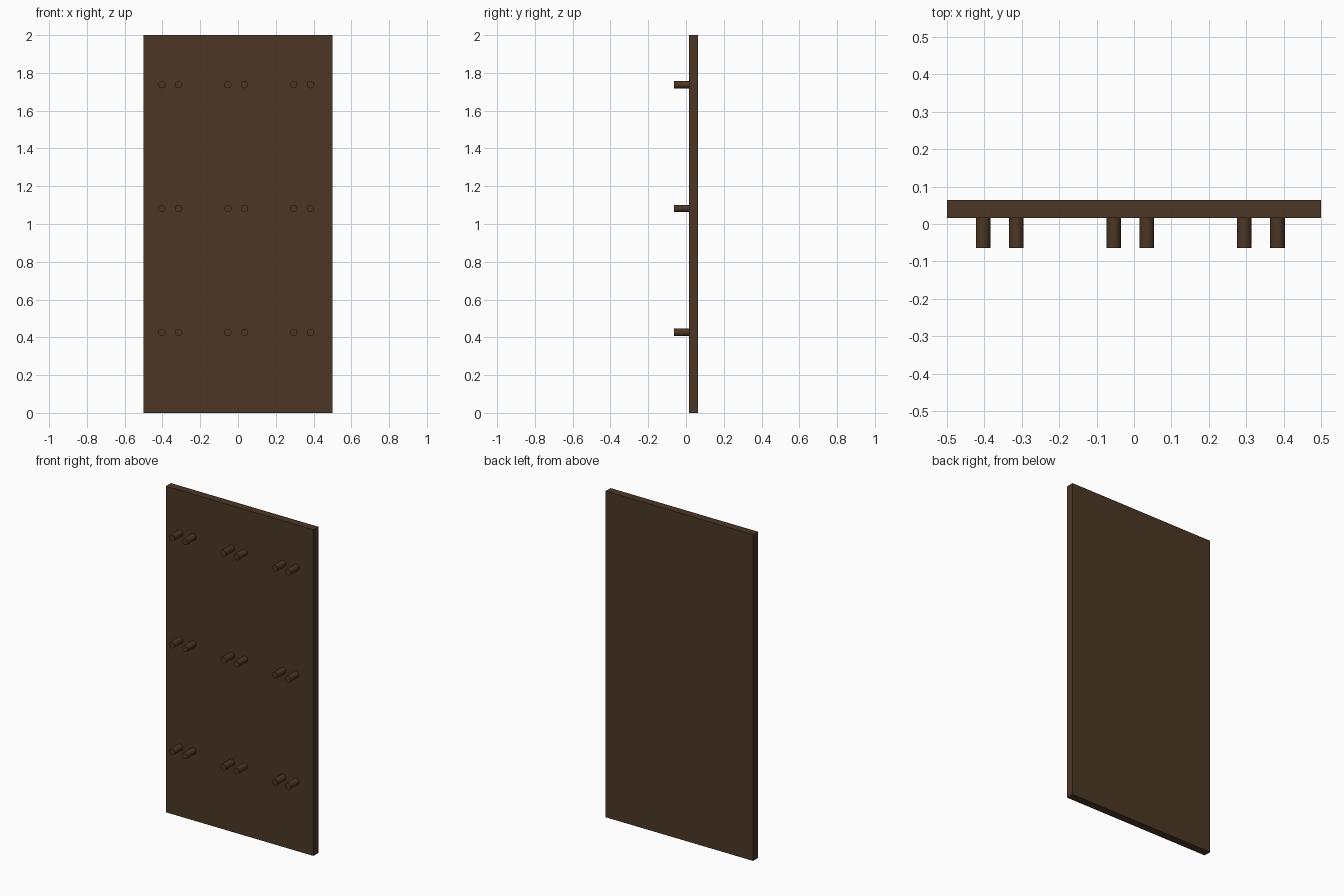
import bpy, math

if "Cube" in bpy.data.objects:
    bpy.data.objects.remove(bpy.data.objects["Cube"])

wood = bpy.data.materials.new("dark_brown_wood")
wood.diffuse_color = (0.072, 0.037, 0.018, 1)
wood.use_nodes = True
wood.node_tree.nodes["Principled BSDF"].inputs["Base Color"].default_value = wood.diffuse_color

FRONT, BACK, PEG_TIP = 0.016, 0.064, -0.064

# Flat backing board
bpy.ops.mesh.primitive_cube_add(size=1, location=(0, (FRONT + BACK) / 2, 1))
board = bpy.context.object
board.name = "back_board"
board.scale = (1, BACK - FRONT, 2)
bpy.ops.object.transform_apply(location=False, rotation=False, scale=True)
board.data.materials.append(wood)


def add_peg(name, x, z):
    """Round peg standing out of the board, slightly sunk into it."""
    root = FRONT + 0.004
    bpy.ops.mesh.primitive_cylinder_add(
        vertices=32, radius=0.0195, depth=root - PEG_TIP,
        location=(x, (root + PEG_TIP) / 2, z), rotation=(math.pi / 2, 0, 0))
    peg = bpy.context.object
    peg.name = name
    peg.data.materials.append(wood)
    bpy.ops.object.shade_smooth_by_angle(angle=math.radians(30))


# Three rows of three peg pairs
for row in range(3):
    for col in range(3):
        centre = -0.359 + 0.349 * col
        for side, offset in (("left", -0.0445), ("right", 0.0445)):
            add_peg(f"peg_{side}_{row}_{col}", centre + offset, 0.426 + 0.656 * row)
